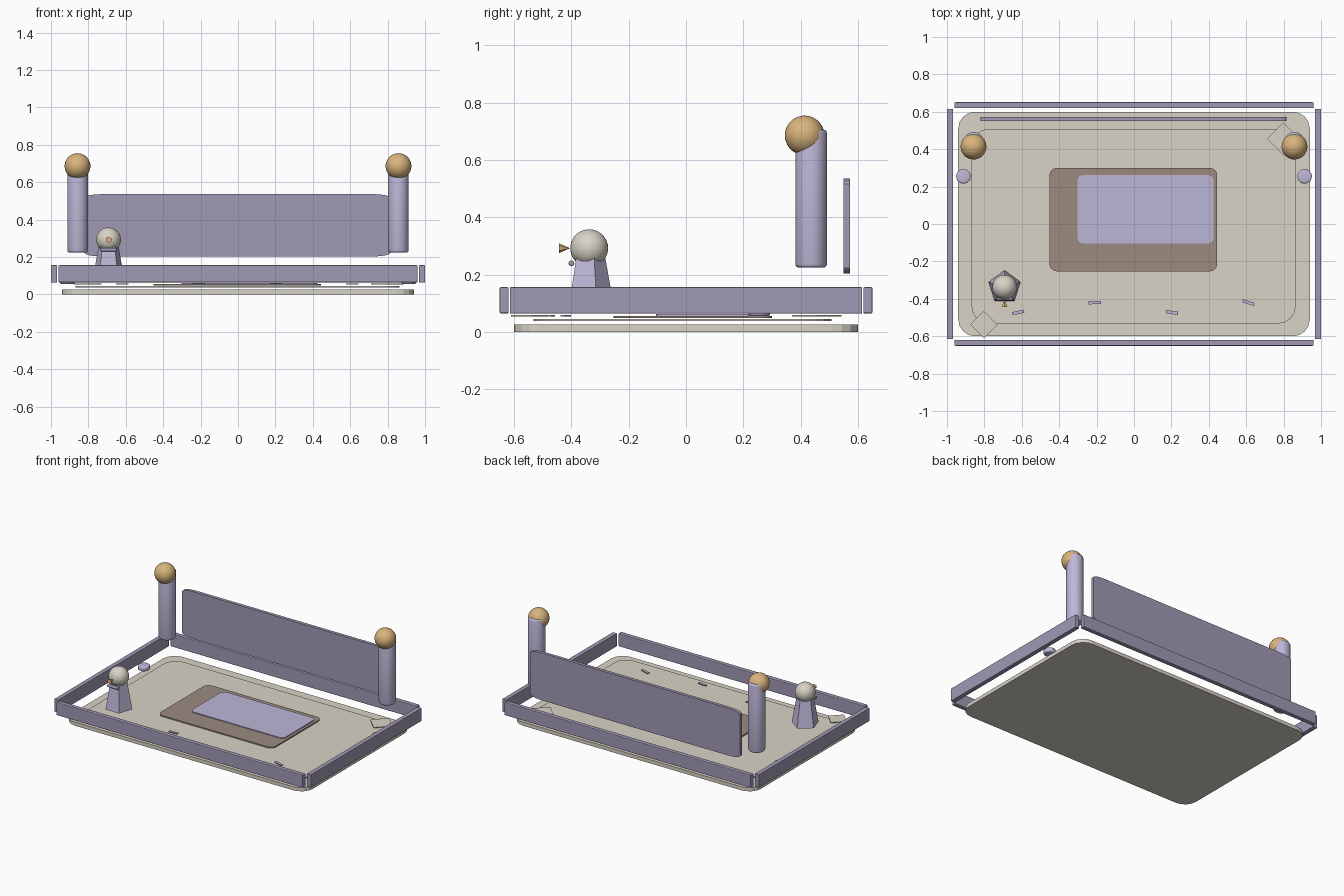
import bpy, bmesh, math
from mathutils import Matrix, Vector

if "Cube" in bpy.data.objects:
    bpy.data.objects.remove(bpy.data.objects["Cube"])


def mat(name, r, g, b):
    lin = [((c / 255 + 0.055) / 1.055) ** 2.4 for c in (r, g, b)]
    m = bpy.data.materials.new(name)
    m.diffuse_color = (*lin, 1)
    m.use_nodes = True
    m.node_tree.nodes["Principled BSDF"].inputs["Base Color"].default_value = m.diffuse_color
    return m


CREAM = mat("cream", 216, 211, 199)
LILAC = mat("pale lilac", 190, 183, 215)
SLATE = mat("dusky lilac", 160, 154, 181)
BROWN = mat("rug brown", 156, 139, 128)
TAN = mat("tan", 217, 180, 124)


def finish(name, bm, material, smooth=False):
    bmesh.ops.recalc_face_normals(bm, faces=bm.faces)
    me = bpy.data.meshes.new(name)
    bm.to_mesh(me)
    bm.free()
    me.materials.append(material)
    ob = bpy.data.objects.new(name, me)
    bpy.context.collection.objects.link(ob)
    if smooth:
        bpy.ops.object.select_all(action='DESELECT')
        ob.select_set(True)
        bpy.context.view_layer.objects.active = ob
        bpy.ops.object.shade_smooth_by_angle(angle=math.radians(40))
    return ob


def slab(name, a, b, c, d, lo, hi, rx, ry, material, upright=False):
    """Rounded rectangle a..b by c..d, extruded lo..hi along z (or y if upright)."""
    bm = bmesh.new()
    ring = []
    corners = [(b - rx, d - ry, 0), (a + rx, d - ry, 90), (a + rx, c + ry, 180), (b - rx, c + ry, 270)]
    for u, v, start in corners:
        for i in range(5):
            t = math.radians(start + i * 22.5)
            p = (u + rx * math.cos(t), v + ry * math.sin(t))
            ring.append(bm.verts.new((p[0], lo, p[1]) if upright else (*p, lo)))
    face = bm.faces.new(ring)
    ext = bmesh.ops.extrude_face_region(bm, geom=[face])
    top = [g for g in ext["geom"] if isinstance(g, bmesh.types.BMVert)]
    step = Vector((0, hi - lo, 0)) if upright else Vector((0, 0, hi - lo))
    bmesh.ops.translate(bm, verts=top, vec=step)
    return finish(name, bm, material)


def box(name, loc, size, material, angle=0, bevel=0):
    bm = bmesh.new()
    m = Matrix.Translation(loc) @ Matrix.Rotation(math.radians(angle), 4, 'Z') @ Matrix.Diagonal((*size, 1))
    bmesh.ops.create_cube(bm, size=1, matrix=m)
    if bevel:
        bmesh.ops.bevel(bm, geom=bm.edges[:], offset=bevel, segments=2, profile=0.5, affect='EDGES')
    return finish(name, bm, material)


def cone(name, loc, r1, r2, depth, sides, material, rot=None, bevel=0, smooth=False):
    bm = bmesh.new()
    m = Matrix.Translation(loc) @ (rot or Matrix())
    bmesh.ops.create_cone(bm, cap_ends=True, segments=sides, radius1=r1, radius2=r2, depth=depth, matrix=m)
    if bevel:
        rims = [e for e in bm.edges if any(len(f.verts) > 4 for f in e.link_faces)]
        bmesh.ops.bevel(bm, geom=rims, offset=bevel, segments=3, profile=0.5, affect='EDGES')
    return finish(name, bm, material, smooth)


def ball(name, loc, r, material):
    bm = bmesh.new()
    bmesh.ops.create_uvsphere(bm, u_segments=32, v_segments=18, radius=r, matrix=Matrix.Translation(loc))
    return finish(name, bm, material, True)


# stacked floor layers
slab("base_plate", -0.94, 0.94, -0.6, 0.6, 0, 0.026, 0.09, 0.09, CREAM)
slab("floor_sheet", -0.868, 0.864, -0.532, 0.508, 0.038, 0.044, 0.09, 0.09, CREAM)
slab("rug", -0.452, 0.445, -0.253, 0.3, 0.048, 0.056, 0.04, 0.04, BROWN)
slab("blanket", -0.302, 0.425, -0.104, 0.262, 0.056, 0.062, 0.03, 0.03, LILAC)

# diamond corner tiles
box("front_diamond_tile", (-0.803, -0.538, 0.056), (0.103, 0.103, 0.005), CREAM, 45)
box("back_diamond_tile", (0.798, 0.456, 0.056), (0.122, 0.122, 0.005), CREAM, 45)

# small floor dashes
for i, (x, y, a) in enumerate([(-0.62, -0.473, 12), (-0.21, -0.42, 2), (0.203, -0.473, -8), (0.612, -0.42, -18)]):
    box(f"floor_dash_{i + 1}", (x, y, 0.056), (0.065, 0.017, 0.006), LILAC, a)

# surrounding rails
for s, n in ((-1, "front"), (1, "back")):
    box(n + "_rail", (0, s * 0.635, 0.11), (1.92, 0.032, 0.092), SLATE, 0, 0.005)
for s, n in ((-1, "left"), (1, "right")):
    box(n + "_rail", (s * 0.984, 0, 0.11), (0.032, 1.23, 0.092), SLATE, 0, 0.003)

# back panel
slab("back_panel", -0.82, 0.815, 0.203, 0.536, 0.55, 0.573, 0.09, 0.02, SLATE, True)

# posts with ball finials, and side knobs
for s, n in ((-1, "left"), (1, "right")):
    cone(n + "_post", (s * 0.857, 0.437, 0.465), 0.055, 0.055, 0.482, 32, LILAC, None, 0.012, True)
    ball(n + "_finial", (s * 0.858, 0.414, 0.686), 0.069, TAN)
    cone(n + "_knob", (s * 0.912, 0.255, 0.071), 0.039, 0.039, 0.032, 24, LILAC, None, 0.008, True)

# little figure: five-sided body, head, nose, mouth roll
FX, FY = -0.692, -0.338
cone("figure_body", (FX, FY, 0.165), 0.09, 0.056, 0.19, 5, LILAC, Matrix.Rotation(math.radians(90), 4, 'Z')
     if abs(math.sin(0)) > 1 else None).data.transform(
    Matrix.Translation((FX, FY, 0)) @ Matrix.Rotation(0, 4, 'Z') @ Matrix.Translation((-FX, -FY, 0)))
ball("figure_head", (FX, FY, 0.292), 0.066, CREAM)
cone("figure_nose", (FX, -0.424, 0.292), 0.0, 0.017, 0.038, 6, TAN, Matrix.Rotation(math.radians(90), 4, 'X'))
cone("figure_mouth_roll", (FX, -0.4, 0.239), 0.01, 0.01, 0.085, 16, SLATE,
     Matrix.Rotation(math.radians(90), 4, 'Y'), 0.004, True)
